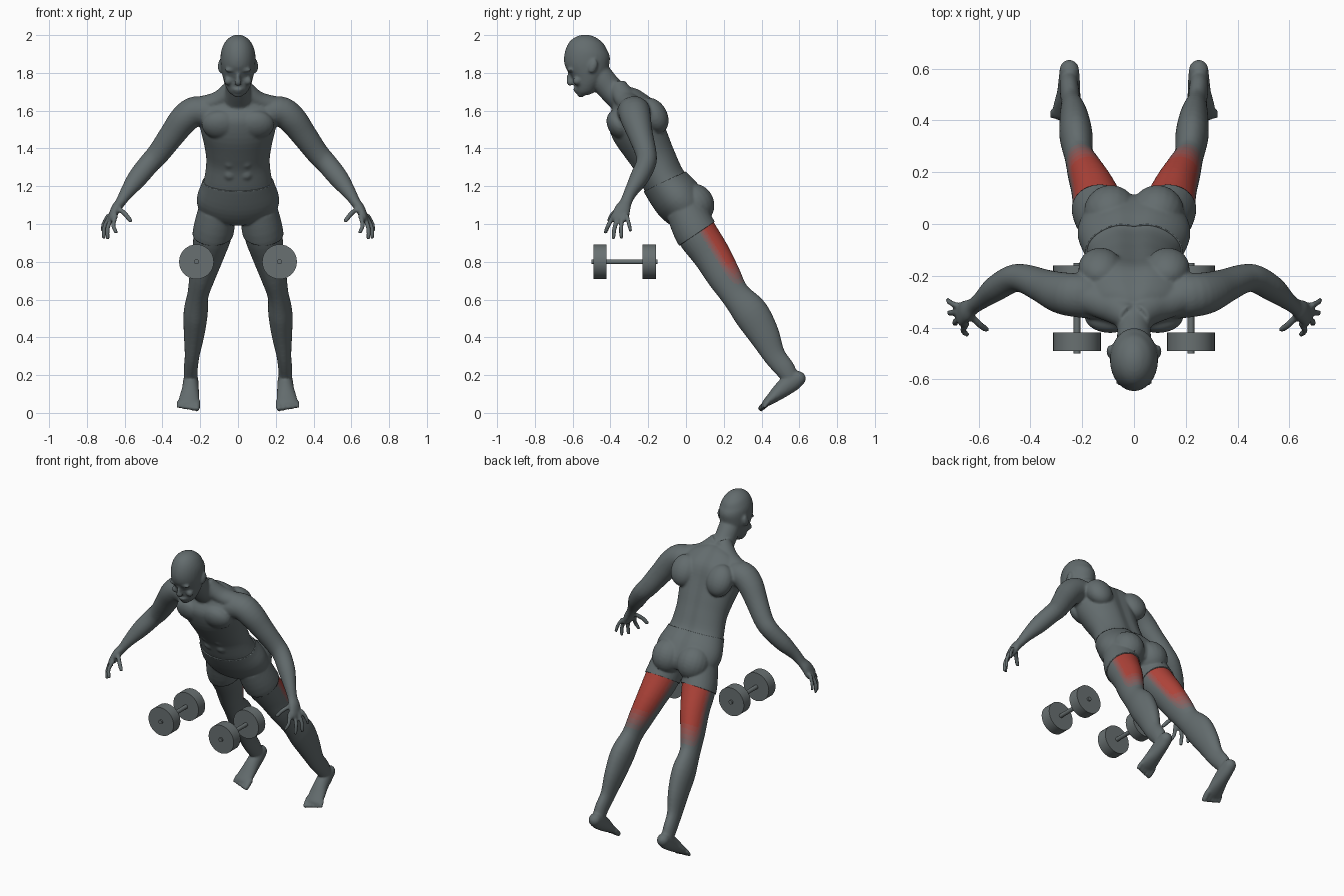
import bpy, bmesh, math
from mathutils import Vector, Matrix

cube = bpy.data.objects.get("Cube")
if cube:
    bpy.data.objects.remove(cube)


def material(name, rgb):
    m = bpy.data.materials.new(name)
    m.use_nodes = True
    m.diffuse_color = (*rgb, 1)
    m.node_tree.nodes["Principled BSDF"].inputs["Base Color"].default_value = (*rgb, 1)
    return m


GREY, RED = Vector((0.125, 0.15, 0.155)), Vector((0.42, 0.055, 0.04))
grey = material("slate grey", GREY)
steel = material("dumbbell grey", (0.14, 0.163, 0.166))
LEVELS = 5
muscle = [material(f"muscle red {i}", GREY.lerp(RED, i / LEVELS)) for i in range(1, LEVELS + 1)]
X, Y = Vector((1, 0, 0)), Vector((0, 1, 0))
LEAN = math.radians(30)


def spline(a, b, c, d, t):
    return 0.5 * (2 * b + (c - a) * t + (2 * a - 5 * b + 4 * c - d) * t * t
                  + (3 * b - a - 3 * c + d) * t ** 3)


def loft(bm, stations, side=X, mirror=1, groove=0, steps=4, n=28):
    """Smooth skin through stations (x, y, z, half width, half depth)."""
    s = [stations[0]] + list(stations) + [stations[-1]]
    rows = [[spline(*(s[i + k][j] for k in range(4)), q / steps) for j in range(5)]
            for i in range(len(s) - 3) for q in range(steps)] + [stations[-1]]
    pts = [Vector(r[:3]) for r in rows]
    rings = []
    for i, r in enumerate(rows):
        tan = (pts[min(i + 1, len(pts) - 1)] - pts[max(i - 1, 0)]).normalized()
        w = (side - tan * side.dot(tan)).normalized()
        d = tan.cross(w)
        ring = []
        for k in range(n):
            a = math.tau * k / n
            dent = 1 - groove * math.exp(-((a - math.pi / 2) / 0.22) ** 2)
            p = pts[i] + w * r[3] * math.cos(a) + d * r[4] * math.sin(a) * dent
            ring.append(bm.verts.new((p.x * mirror, p.y, p.z)))
        rings.append(ring)
    for lo, hi in zip(rings, rings[1:]):
        for k in range(n):
            bm.faces.new((lo[k], lo[k - 1], hi[k - 1], hi[k]))
    bm.faces.new(rings[0])
    bm.faces.new(rings[-1])


def blob(bm, loc, size, tilt=0.0, mirror=1):
    m = (Matrix.Translation((loc[0] * mirror, loc[1], loc[2])) @ Matrix.Rotation(tilt, 4, 'X')
         @ Matrix.Diagonal((*size, 1)))
    bmesh.ops.create_uvsphere(bm, u_segments=20, v_segments=14, radius=1, matrix=m)


def digit(bm, a, b, c, r, mirror):
    loft(bm, [(*a, r, r), (*b, r, r), (*c, r * 0.85, r * 0.85),
              (*(Vector(c) + (Vector(c) - Vector(b)) * 0.12), r * 0.4, r * 0.4)],
         Y, mirror, n=12)


def add_object(name, bm, mats):
    me = bpy.data.meshes.new(name)
    bmesh.ops.recalc_face_normals(bm, faces=bm.faces)
    bm.to_mesh(me)
    bm.free()
    for m in mats:
        me.materials.append(m)
    ob = bpy.data.objects.new(name, me)
    bpy.context.collection.objects.link(ob)
    return ob


bm = bmesh.new()
# Torso and neck
loft(bm, [(0, .045, 1.03, .11, .07), (0, .02, 1.07, .19, .115), (0, -.04, 1.135, .212, .13),
          (0, -.11, 1.225, .182, .12), (0, -.16, 1.33, .168, .12), (0, -.205, 1.415, .178, .132),
          (0, -.255, 1.51, .2, .145), (0, -.285, 1.595, .21, .14), (0, -.31, 1.65, .17, .10),
          (0, -.34, 1.69, .09, .06)], groove=0.1, n=48)
loft(bm, [(0, -.29, 1.60, .1, .07), (0, -.34, 1.66, .085, .072), (0, -.40, 1.715, .066, .068),
          (0, -.45, 1.775, .066, .068), (0, -.49, 1.84, .06, .06)])
# Head
loft(bm, [(0, -.538, 1.682, .03, .028), (0, -.538, 1.70, .05, .048), (0, -.53, 1.735, .068, .066),
          (0, -.522, 1.775, .08, .09), (0, -.52, 1.82, .089, .111), (0, -.524, 1.87, .093, .122),
          (0, -.522, 1.92, .088, .113), (0, -.513, 1.965, .066, .085), (0, -.507, 1.99, .035, .045),
          (0, -.505, 1.998, .01, .012)])
loft(bm, [(0, -.615, 1.80, .009, .012), (0, -.615, 1.77, .012, .018), (0, -.612, 1.747, .02, .019),
          (0, -.606, 1.735, .012, .01)], n=14)
blob(bm, (0, -.585, 1.712), (.028, .013, .008))
blob(bm, (0, -.578, 1.70), (.024, .013, .008))
blob(bm, (0, -.556, 1.683), (.026, .018, .013))

for s in (1, -1):
    # Brow, cheek and ear
    blob(bm, (.036, -.611, 1.815), (.035, .017, .011), 0, s)
    blob(bm, (.052, -.577, 1.757), (.022, .022, .022), 0, s)
    blob(bm, (.094, -.492, 1.835), (.012, .022, .038), -.3, s)
    # Chest, stomach and seat muscles
    blob(bm, (.092, -.355, 1.525), (.1, .06, .082), LEAN, s)
    blob(bm, (.13, -.17, 1.575), (.085, .07, .1), LEAN, s)
    blob(bm, (.09, .045, 1.105), (.098, .098, .105), LEAN, s)
    for i in range(3):
        blob(bm, (.042, -.295 + .032 * i, 1.385 - .062 * i), (.036, .03, .034), LEAN, s)
    # Neck-to-shoulder slope
    loft(bm, [(.02, -.36, 1.725, .05, .05), (.1, -.315, 1.655, .06, .05),
              (.2, -.28, 1.62, .06, .055)], Y, s)
    # Arm and palm
    loft(bm, [(.12, -.28, 1.58, .09, .08), (.22, -.275, 1.597, .085, .08),
              (.285, -.265, 1.555, .08, .077), (.35, -.24, 1.47, .066, .068),
              (.42, -.212, 1.375, .056, .06), (.47, -.212, 1.32, .053, .056),
              (.535, -.25, 1.24, .049, .052), (.59, -.295, 1.165, .034, .036),
              (.622, -.318, 1.115, .032, .027), (.647, -.335, 1.08, .042, .026),
              (.668, -.35, 1.035, .046, .02), (.675, -.355, 1.015, .035, .014)], Y, s)
    # Fingers and thumb
    digit(bm, (.645, -.383, 1.05), (.66, -.41, .995), (.645, -.427, .955), .0125, s)
    digit(bm, (.665, -.362, 1.04), (.69, -.378, .98), (.69, -.385, .925), .0125, s)
    digit(bm, (.68, -.338, 1.04), (.708, -.343, .98), (.71, -.342, .928), .0125, s)
    digit(bm, (.685, -.315, 1.05), (.712, -.302, 1.0), (.718, -.293, .965), .0115, s)
    digit(bm, (.635, -.35, 1.085), (.595, -.39, 1.05), (.568, -.408, 1.015), .0135, s)
    # Leg
    loft(bm, [(.11, .0, 1.07, .095, .1), (.132, .054, .955, .102, .108), (.158, .133, .84, .085, .1),
              (.19, .203, .72, .068, .09), (.212, .262, .625, .056, .078),
              (.224, .342, .53, .064, .094), (.232, .41, .42, .055, .083),
              (.243, .467, .305, .039, .06), (.25, .522, .235, .037, .054),
              (.251, .55, .19, .036, .045)], X, s)
    # Foot
    loft(bm, [(.25, .628, .2, .014, .014), (.25, .61, .19, .034, .036), (.25, .57, .17, .04, .05),
              (.252, .51, .125, .045, .045), (.258, .455, .078, .054, .03),
              (.262, .42, .05, .055, .019), (.263, .41, .04, .045, .012)], X, s)
    for i in range(5):
        x, r = .215 + .024 * i, .017 - .0013 * i
        digit(bm, (x, .44, .062), (x + .002, .41 + .003 * i, .036 + .002 * i),
              (x + .004, .39 + .006 * i, .017 + .003 * i), r, s)

# Fuse the parts into one skin
raw = add_object("body_form", bm, [])
fuse = raw.modifiers.new("fuse", 'REMESH')
fuse.mode, fuse.voxel_size = 'VOXEL', 0.0075
relax = raw.modifiers.new("relax", 'SMOOTH')
relax.factor, relax.iterations = 0.5, 4
skin = bpy.data.meshes.new_from_object(raw.evaluated_get(bpy.context.evaluated_depsgraph_get()))
bpy.data.objects.remove(raw)

# Body, with the back of each thigh fading from red to grey
bm = bmesh.new()
bm.from_mesh(skin)
for f in bm.faces:
    f.smooth = True
    c = f.calc_center_median()
    along = .53 * (c.y - .054) - .85 * (c.z - .955)
    rear = .85 * (c.y - .054) + .53 * (c.z - .955)
    glow = min(max((rear - .01) / .045, 0), 1) * min(max((.37 - along) / .15, 0), 1)
    if -.05 < along and abs(c.x) < .4:
        f.material_index = round(glow * LEVELS)
body = add_object("body", bm, [grey] + muscle)

# Shorts cut from the skin between waist and hems
bm = bmesh.new()
bm.from_mesh(skin)
for point, normal in (((0, -.1, 1.23), (0, -.42, .907)), ((0, .06, .95), (0, .56, -.83))):
    bmesh.ops.bisect_plane(bm, geom=bm.verts[:] + bm.edges[:] + bm.faces[:], plane_co=point,
                           plane_no=normal, clear_outer=True)
bmesh.ops.delete(bm, geom=[v for v in bm.verts if abs(v.co.x) > .4], context='VERTS')
bm.normal_update()
for v, n in [(v, v.normal.copy()) for v in bm.verts]:
    v.co += n * .006
for f in bm.faces:
    f.smooth = True
shorts = add_object("shorts", bm, [grey])
shell = shorts.modifiers.new("cloth", 'SOLIDIFY')
shell.thickness, shell.offset = .01, -1
bpy.data.meshes.remove(skin)


# Dumbbells
def dumbbell(name, x):
    bm = bmesh.new()
    for y, r, length in ((-.455, .092, .07), (-.195, .092, .07), (-.325, .013, .35)):
        m = Matrix.Translation((x, y, .8)) @ Matrix.Rotation(math.pi / 2, 4, 'X')
        bmesh.ops.create_cone(bm, cap_ends=True, segments=32, radius1=r, radius2=r,
                              depth=length, matrix=m)
    ob = add_object(name, bm, [steel])
    bpy.ops.object.select_all(action='DESELECT')
    ob.select_set(True)
    bpy.context.view_layer.objects.active = ob
    bpy.ops.object.shade_smooth_by_angle()


dumbbell("left_dumbbell", .22)
dumbbell("right_dumbbell", -.22)
